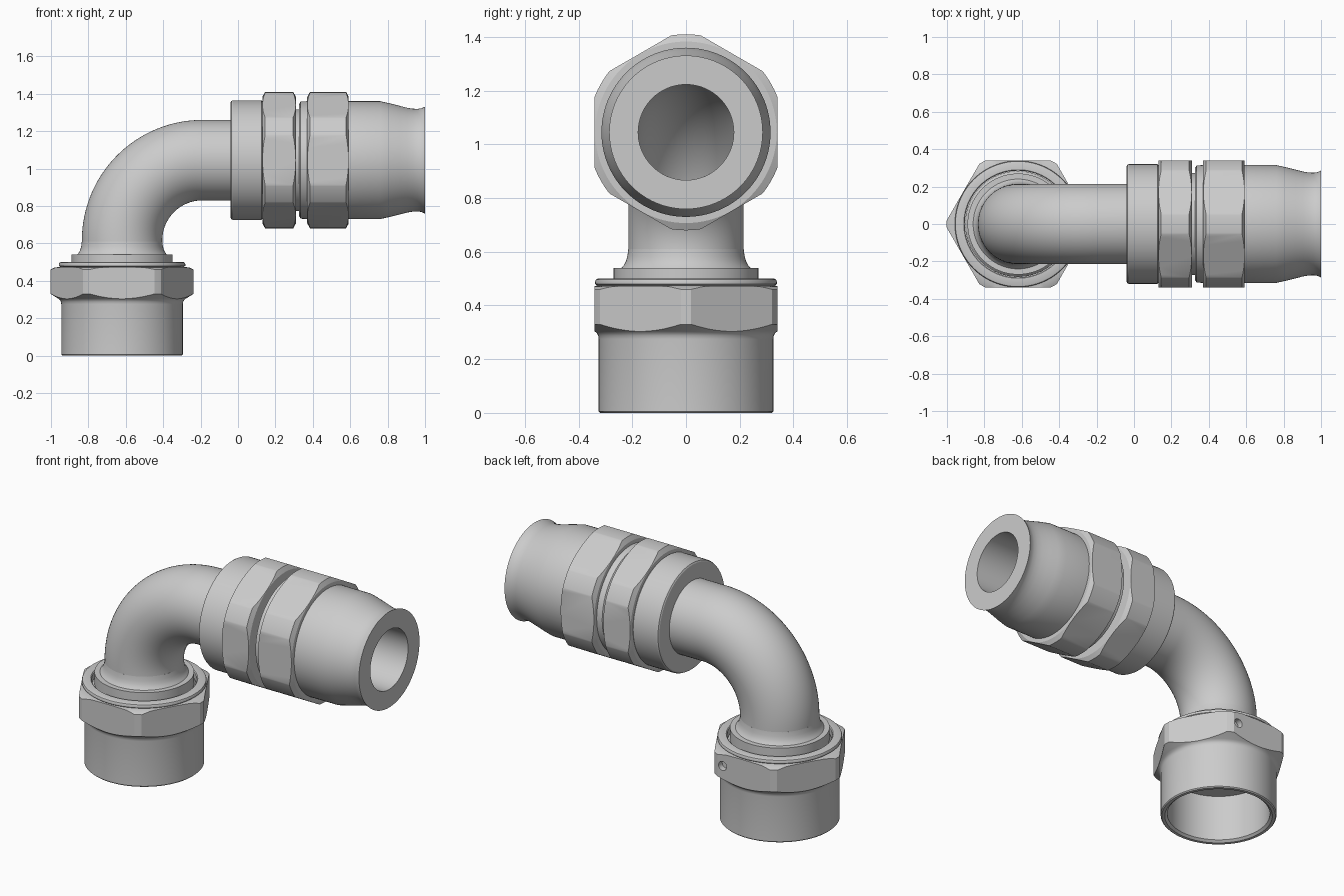
import bpy, bmesh
from math import cos, sin, pi, radians
from mathutils import Matrix, Vector

if "Cube" in bpy.data.objects:
    bpy.data.objects.remove(bpy.data.objects["Cube"])

BORE = 0.178
VERT = Matrix.Translation((-0.62, 0, 0))                                      # inlet axis, upward
HORI = Matrix.Translation((0, 0, 1.045)) @ Matrix.Rotation(pi / 2, 4, 'Y')    # outlet axis, along +x


def skin(name, rings, wrap=True):
    """Join rings of points with quads; wrap closes the last ring to the first."""
    bm = bmesh.new()
    vs = [[bm.verts.new(p) for p in ring] for ring in rings]
    n, k = len(vs), len(vs[0])
    for i in range(n if wrap else n - 1):
        a, b = vs[i], vs[(i + 1) % n]
        for j in range(k):
            m = (j + 1) % k
            bm.faces.new((a[j], a[m], b[m], b[j]))
    bmesh.ops.remove_doubles(bm, verts=bm.verts, dist=1e-6)
    bmesh.ops.recalc_face_normals(bm, faces=bm.faces)
    me = bpy.data.meshes.new(name)
    bm.to_mesh(me)
    bm.free()
    ob = bpy.data.objects.new(name, me)
    bpy.context.collection.objects.link(ob)
    return ob


def lathe(name, profile, frame, segs=96):
    """Revolve (radius, height) points around the frame's z axis."""
    rings = [[frame @ Vector((r * cos(2 * pi * j / segs), r * sin(2 * pi * j / segs), h))
              for j in range(segs)] for r, h in profile]
    return skin(name, rings, wrap=profile[0][0] > 0)


def rod(r, h0, h1, frame, segs):
    return lathe("cutter", [(0, h0), (r, h0), (r, h1), (0, h1)], frame, segs)


def activate(ob):
    bpy.ops.object.select_all(action='DESELECT')
    ob.select_set(True)
    bpy.context.view_layer.objects.active = ob


def cut(ob, cutter, op):
    mod = ob.modifiers.new("cut", 'BOOLEAN')
    mod.operation, mod.solver, mod.object = op, 'EXACT', cutter
    activate(ob)
    bpy.ops.object.modifier_apply(modifier=mod.name)
    bpy.data.objects.remove(cutter)


def smooth(ob):
    activate(ob)
    bpy.ops.object.shade_smooth_by_angle(angle=radians(24))


def hex_nut(name, profile, frame, h0, h1):
    """Chamfered turned blank trimmed to six flats, 0.34 from the axis."""
    ob = lathe(name, profile, frame)
    cut(ob, rod(0.34 / cos(pi / 6), h0, h1, frame, 6), 'INTERSECT')
    return ob


# swivel nut on the inlet
swivel = hex_nut("swivel_nut", [
    (0.288, 0.012), (0.302, 0), (0.319, 0), (0.325, 0.006), (0.325, 0.275),
    (0.327, 0.288), (0.333, 0.298), (0.342, 0.305), (0.382, 0.33), (0.382, 0.46),
    (0.360, 0.471), (0.330, 0.474), (0.338, 0.480), (0.338, 0.490), (0.335, 0.497),
    (0.328, 0.5), (0.290, 0.5), (0.285, 0.495), (0.285, 0.40), (0.288, 0.40)],
    VERT, -0.1, 0.6)
# small drilled hole on the rear flat
hole = Matrix.Translation((-0.48, 0.36, 0.40)) @ Matrix.Rotation(pi / 2, 4, 'X')
cut(swivel, rod(0.027, -0.05, 0.055, hole, 24), 'DIFFERENCE')
smooth(swivel)

# shoulder of the tube, seated in the swivel nut
smooth(lathe("tube_shoulder", [
    (BORE, 0.29), (0.283, 0.29), (0.283, 0.46), (0.27, 0.475), (0.27, 0.54),
    (0.240, 0.54), (0.230, 0.552), (0.223, 0.567), (0.218, 0.585), (0.215, 0.61),
    (BORE, 0.61)], VERT))

# hollow bent tube: quarter turn of radius 0.43, then a straight run
stations = [(Vector((-0.19 - 0.43 * cos(a), 0, 0.615 + 0.43 * sin(a))), a)
            for a in (pi / 2 * i / 32 for i in range(33))]
stations = [(Vector((-0.62, 0, 0.605)), 0)] + stations + [(Vector((-0.035, 0, 1.045)), pi / 2)]


def tube_ring(c, a, r):
    side = Vector((-cos(a), 0, sin(a)))
    return [c + r * (side * cos(t) + Vector((0, 1, 0)) * sin(t))
            for t in (2 * pi * j / 64 for j in range(64))]


smooth(skin("elbow_tube", [tube_ring(c, a, 0.215) for c, a in stations]
            + [tube_ring(c, a, BORE) for c, a in reversed(stations)]))

# body nut with its round collar
smooth(hex_nut("body_nut", [
    (BORE, -0.04), (0.308, -0.04), (0.316, -0.036), (0.320, -0.028), (0.320, 0.125),
    (0.315, 0.13), (0.338, 0.13), (0.365, 0.145), (0.365, 0.295), (0.338, 0.31),
    (0.272, 0.31), (0.272, 0.327), (BORE, 0.327)], HORI, -0.1, 0.5))

# socket nut with its tapered, flared skirt
smooth(hex_nut("socket_nut", [
    (BORE, 0.327), (0.300, 0.327), (0.313, 0.335), (0.315, 0.37), (0.338, 0.37),
    (0.365, 0.385), (0.365, 0.578), (0.338, 0.592), (0.315, 0.592), (0.315, 0.76),
    (0.304, 0.81), (0.290, 0.865), (0.280, 0.905), (0.275, 0.935), (0.274, 0.96),
    (0.277, 0.98), (0.286, 1.0), (BORE, 1.0)], HORI, 0.2, 1.1))
